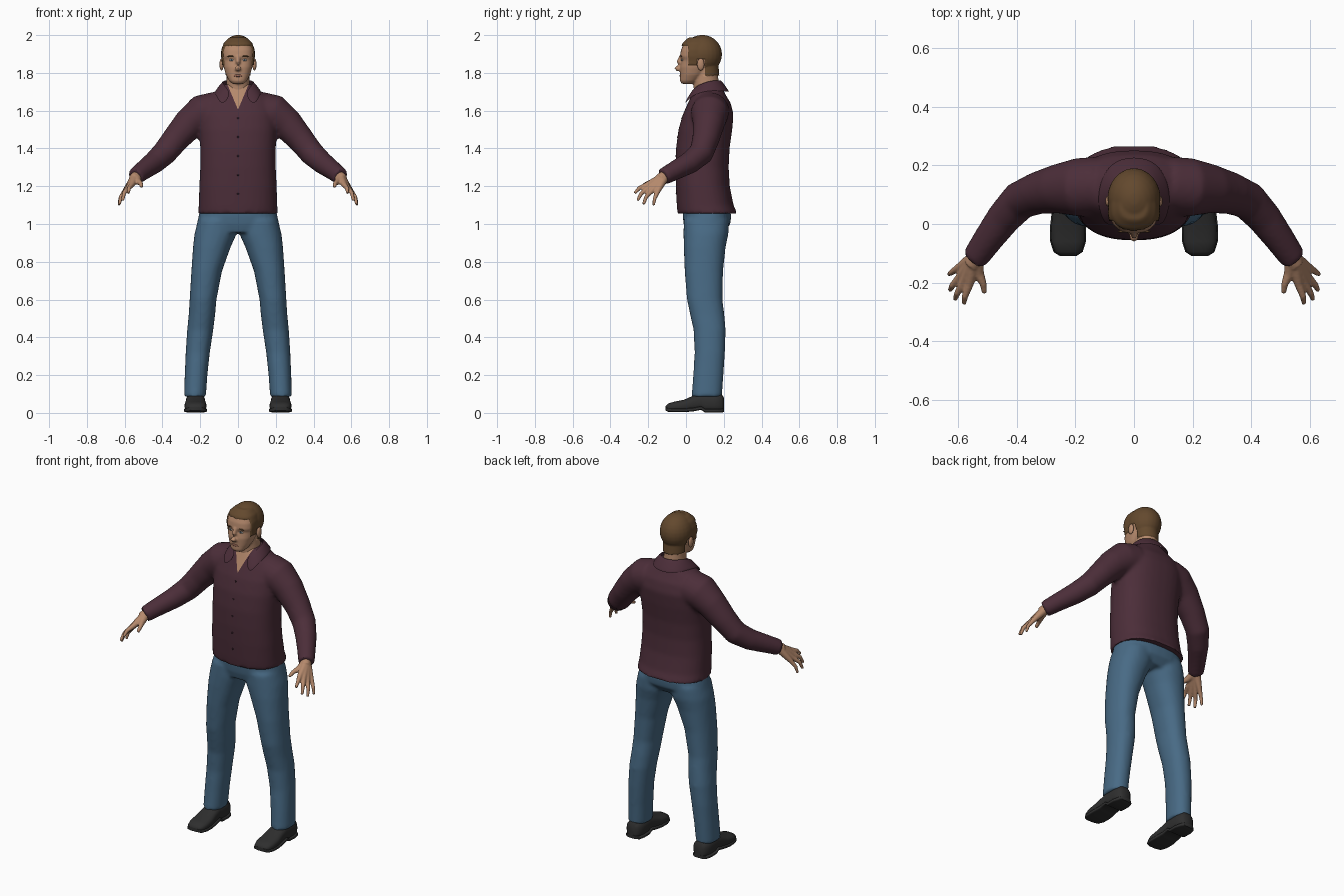
import bpy, bmesh, math
from mathutils import Vector as V
from mathutils.bvhtree import BVHTree

cube = bpy.data.objects.get("Cube")
if cube:
    bpy.data.objects.remove(cube)


def material(name, *rgb):
    m = bpy.data.materials.new(name)
    m.use_nodes = True
    m.diffuse_color = (*rgb, 1)
    m.node_tree.nodes["Principled BSDF"].inputs["Base Color"].default_value = (*rgb, 1)
    return m


SHIRT = material("maroon shirt", .072, .027, .041)
JEANS = material("denim blue", .065, .145, .235)
SHOE = material("black leather", .028, .028, .028)
SKIN = material("skin", .46, .25, .15)
HAIR = material("brown hair", .125, .066, .027)
WHITE = material("eye white", .5, .48, .45)
IRIS = material("iris", .04, .07, .1)
LIP = material("lip", .33, .14, .095)
BUTTON = material("dark button", .03, .012, .018)


def loft(bm, rings):
    """Join rings (center, u axis, v axis, roundness) into a closed tube."""
    n, rows = 32, []
    for c, u, v, e in rings:
        row = []
        for i in range(n):
            a = math.tau * (i + .5) / n
            p, q = (math.copysign(abs(k) ** (2 / e), k) for k in (math.cos(a), math.sin(a)))
            row.append(bm.verts.new(V(c) + V(u) * p + V(v) * q))
        rows.append(row)
    for a, b in zip(rows, rows[1:]):
        for i in range(n):
            bm.faces.new((a[i], a[i - 1], b[i - 1], b[i]))
    bm.faces.new(rows[0])
    bm.faces.new(rows[-1][::-1])


def stack(bm, rows, e=2.2):
    """Horizontal rings: z, x center, half width, front y, back y."""
    loft(bm, [((x, (f + b) / 2, z), (w, 0, 0), (0, (b - f) / 2, 0), e) for z, x, w, f, b in rows])


def tube(bm, pts, side=1):
    """Round tube through x, y, z, radius points."""
    ps = [V((x * side, y, z)) for x, y, z, r in pts]
    rings = []
    for i, p in enumerate(ps):
        t = (ps[min(i + 1, len(ps) - 1)] - ps[max(i - 1, 0)]).normalized()
        u = t.cross(V((0, 0, 1))).normalized()
        rings.append((p, u * pts[i][3], u.cross(t) * pts[i][3], 2))
    loft(bm, rings)


def ball(bm, center, radii):
    vs = bmesh.ops.create_uvsphere(bm, u_segments=24, v_segments=14, radius=1)["verts"]
    for v in vs:
        v.co = V(a * r + c for a, r, c in zip(v.co, radii, center))


def finish(name, bm, mats, mods=()):
    """Make an object, bake its modifiers and smooth it."""
    bmesh.ops.recalc_face_normals(bm, faces=bm.faces[:])
    me = bpy.data.meshes.new(name)
    bm.to_mesh(me)
    bm.free()
    ob = bpy.data.objects.new(name, me)
    bpy.context.collection.objects.link(ob)
    for kind, props in mods:
        mod = ob.modifiers.new(kind, kind)
        for k, val in props.items():
            setattr(mod, k, val)
    if mods:
        dg = bpy.context.evaluated_depsgraph_get()
        ob.data = bpy.data.meshes.new_from_object(ob.evaluated_get(dg))
        ob.modifiers.clear()
    ob.data.materials.clear()
    for m in mats:
        ob.data.materials.append(m)
    for p in ob.data.polygons:
        p.use_smooth = True
        p.material_index = 0
    ob.data.set_sharp_from_angle(angle=math.radians(50))
    return ob


def blend(size, times):
    return [("REMESH", dict(mode="VOXEL", voxel_size=size)), ("SMOOTH", dict(factor=.5, iterations=times))]


def paint(ob, planes, rule, lift=0):
    """Cut clean borders along planes, then colour faces that pass the rule."""
    bm = bmesh.new()
    bm.from_mesh(ob.data)
    for co, no in planes:
        bmesh.ops.bisect_plane(bm, geom=bm.verts[:] + bm.edges[:] + bm.faces[:], plane_co=co, plane_no=no)
    for f in bm.faces:
        f.material_index = int(rule(f.calc_center_median()))
    bm.normal_update()
    moves = [(v, v.normal * lift) for v in bm.verts if all(f.material_index for f in v.link_faces)]
    for v, d in moves:
        v.co += d
    tree = BVHTree.FromBMesh(bm)
    bm.to_mesh(ob.data)
    bm.free()
    return tree


def place(name, tree, x, z, radii, mat, depth=0):
    """Set a small ellipsoid on the front of a surface."""
    hit = tree.ray_cast(V((x, -1, z)), V((0, 1, 0)))[0]
    bm = bmesh.new()
    ball(bm, (x, hit.y + depth, z), radii)
    finish(name, bm, [mat])


# Shirt: torso and sleeves blended into one surface
bm = bmesh.new()
stack(bm, [(1.055, 0, .212, -.045, .272), (1.1, 0, .208, -.049, .252), (1.2, 0, .205, -.054, .232),
           (1.3, 0, .2, -.056, .226), (1.4, 0, .2, -.053, .231), (1.5, 0, .205, -.04, .245),
           (1.58, 0, .205, -.017, .252), (1.64, 0, .185, .01, .237), (1.68, 0, .155, .028, .212),
           (1.715, 0, .1, .043, .195), (1.74, 0, .075, .055, .18)], 2.4)
for s in (1, -1):
    tube(bm, [(.12, .13, 1.6, .1), (.19, .125, 1.585, .1), (.26, .12, 1.53, .084), (.33, .105, 1.45, .072),
              (.39, .08, 1.375, .066), (.445, .02, 1.325, .059), (.5, -.055, 1.285, .051),
              (.545, -.12, 1.25, .045)], s)
shirt = finish("shirt", bm, [SHIRT, SKIN], blend(.011, 5))
neck_base = V((0, 0, 1.605))
torso = paint(shirt, [(neck_base, (1, 0, -.42)), (neck_base, (-1, 0, -.42))],
              lambda c: c.y < .09 and abs(c.x) < .42 * (c.z - neck_base.z))

# Collar: folded ribbon with two front points
top = [(.03, .024, 1.69), (.065, .048, 1.73), (.085, .11, 1.757), (.06, .165, 1.765), (0, .19, 1.76)]
low = [(.085, -.02, 1.615), (.12, .025, 1.68), (.128, .12, 1.708), (.085, .215, 1.7), (0, .235, 1.695)]
bm = bmesh.new()
rows = [[bm.verts.new(p) for p in half + [(-x, y, z) for x, y, z in half[-2::-1]]] for half in (top, low)]
for i in range(len(rows[0]) - 1):
    bm.faces.new((rows[0][i], rows[0][i + 1], rows[1][i + 1], rows[1][i]))
finish("collar", bm, [SHIRT], [("SOLIDIFY", dict(thickness=.008, offset=0)), ("SUBSURF", dict(levels=2))])
for i in range(5):
    place("shirt_button", torso, 0, 1.56 - i * .1, (.005, .003, .005), BUTTON)

# Jeans: hips and both legs
bm = bmesh.new()
stack(bm, [(.955, 0, .19, .0, .2), (1.0, 0, .218, -.013, .235), (1.05, 0, .207, -.018, .24),
           (1.1, 0, .195, -.015, .22)], 2.4)
for s in (1, -1):
    stack(bm, [(z, x * s, w, f, b) for z, x, w, f, b in (
        (.085, .228, .058, .03, .19), (.2, .222, .06, .038, .198), (.32, .213, .064, .046, .206),
        (.44, .2, .069, .04, .21), (.52, .191, .07, .022, .203), (.6, .185, .071, .005, .193),
        (.75, .166, .081, -.007, .196), (.88, .138, .1, -.012, .21), (.95, .118, .112, -.013, .225),
        (1.02, .11, .102, -.012, .228))])
finish("jeans", bm, [JEANS], blend(.011, 5))

# Shoes: upper and sole, as sections from toe to heel
SHOE_ROWS = [(-.108, .026, .012, .036), (-.095, .046, .006, .05), (-.06, .057, .004, .06),
             (-.01, .058, .004, .07), (.04, .052, .008, .092), (.08, .05, .016, .104),
             (.1, .05, .002, .105), (.15, .052, .002, .102), (.188, .043, .002, .1), (.201, .027, .005, .08)]
for s, side in ((1, "left"), (-1, "right")):
    for part, grow in (("shoe", 0), ("sole", .004)):
        bm = bmesh.new()
        rings = []
        for y, w, lo, hi in SHOE_ROWS:
            hi = lo + .02 if grow else hi
            rings.append(((.225 * s, y * (1 + grow), (lo + hi) / 2), (w + grow, 0, 0),
                          (0, 0, (hi - lo) / 2), 5 if grow else 2.6))
        loft(bm, rings)
        finish(f"{side}_{part}", bm, [SHOE])

# Hands: palm strands and fingers blended together
WRIST = (.54, -.112, 1.253, .026)
FINGERS = [((.562, -.205, 1.208, .015), (.577, -.247, 1.19, .011), (.581, -.272, 1.163, .008)),
           ((.58, -.197, 1.193, .015), (.603, -.236, 1.163, .011), (.611, -.257, 1.124, .008)),
           ((.594, -.18, 1.177, .014), (.62, -.21, 1.145, .011), (.628, -.226, 1.104, .008)),
           ((.603, -.152, 1.168, .013), (.624, -.166, 1.135, .01), (.632, -.172, 1.098, .007)),
           ((.53, -.168, 1.226, .018), (.515, -.205, 1.215, .012), (.51, -.235, 1.198, .009))]
for s, side in ((1, "left"), (-1, "right")):
    bm = bmesh.new()
    tube(bm, [(.52, -.085, 1.27, .03), (.553, -.14, 1.238, .028)], s)
    for finger in FINGERS:
        tube(bm, (WRIST,) + finger, s)
    finish(f"{side}_hand", bm, [SKIN], blend(.005, 3))

# Head: cranium, face, nose and neck blended; hair lifted from the scalp
bm = bmesh.new()
ball(bm, (0, .086, 1.898), (.084, .098, .096))
stack(bm, [(1.742, 0, .03, -.022, .03), (1.757, 0, .046, -.032, .06), (1.79, 0, .064, -.031, .095),
           (1.83, 0, .076, -.032, .12), (1.868, 0, .08, -.023, .12), (1.888, 0, .083, -.032, .12),
           (1.92, 0, .081, -.027, .12), (1.955, 0, .07, -.012, .12), (1.98, 0, .045, .015, .1)], 2.4)
tube(bm, [(0, -.026, 1.888, .01), (0, -.038, 1.855, .013), (0, -.047, 1.828, .016), (0, -.035, 1.815, .015)])
stack(bm, [(1.62, 0, .085, .05, .19), (1.7, 0, .064, .042, .178), (1.76, 0, .06, .038, .172),
           (1.84, 0, .06, .04, .165)], 2)
head = finish("head", bm, [SKIN, HAIR], blend(.006, 3))


def hairline(y):
    return 1.942 if y < .012 else 1.84 if y < .058 else 1.872 if y < .1 else 1.785


cuts = [((0, y, 0), (0, 1, 0)) for y in (.012, .058, .1)]
cuts += [((0, 0, hairline(y)), (0, 0, 1)) for y in (0, .03, .08, .15)]
face = paint(head, cuts, lambda c: c.z > hairline(c.y), .007)

# Facial features
place("lips", face, 0, 1.785, (.024, .004, .006), LIP)
for s, side in ((1, "left"), (-1, "right")):
    place(f"{side}_eye", face, .034 * s, 1.868, (.014, .004, .006), WHITE)
    place(f"{side}_iris", face, .034 * s, 1.868, (.0055, .003, .0055), IRIS, -.0025)
    place(f"{side}_eyebrow", face, .036 * s, 1.888, (.021, .004, .004), HAIR)
    bm = bmesh.new()
    ball(bm, (.087 * s, .078, 1.845), (.011, .019, .032))
    finish(f"{side}_ear", bm, [SKIN])
